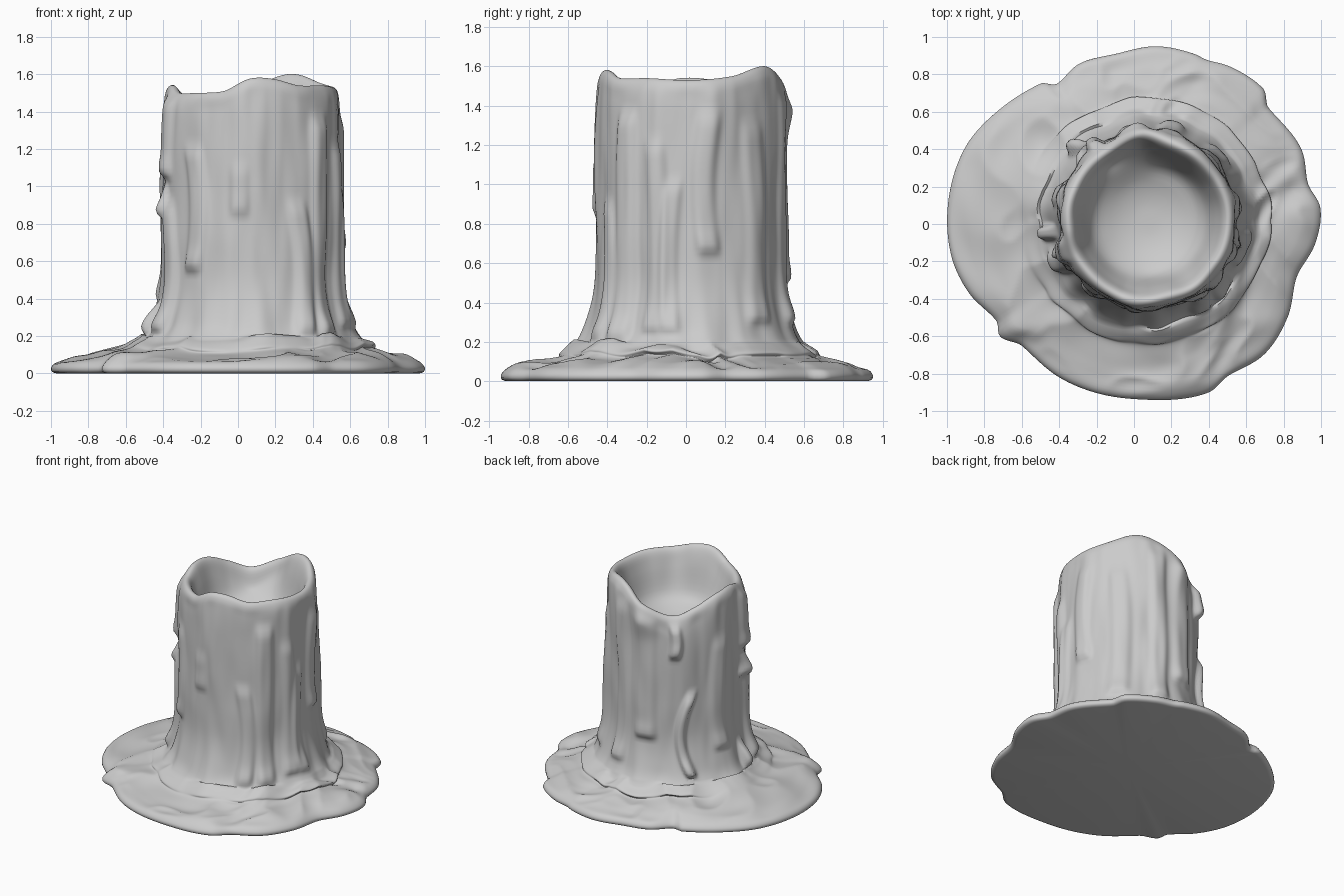
import bpy, bmesh, math
from mathutils import Vector, noise

if "Cube" in bpy.data.objects:
    bpy.data.objects.remove(bpy.data.objects["Cube"])

CX, CY = 0.075, 0.02      # axis of the candle column
SEG = 288                 # steps around

# Pool edge (degrees, radius about the origin) and rim height (degrees, z)
POOL = [(5, 1.0), (13, .955), (24, .98), (41, .95), (46, 1.0), (59, .985), (66, .96), (70, .965),
        (83, .957), (96, .915), (109, .905), (119, .855), (123, .90), (138, .94), (155, .99),
        (174, 1.0), (191, .99), (203, .955), (215, .90), (220, .935), (227, .885), (244, .912),
        (257, .925), (273, .94), (294, .985), (302, .955), (315, .985), (329, .96), (342, .915),
        (354, .975)]
RIM = [(0, 1.53), (30, 1.55), (58, 1.6), (76, 1.575), (95, 1.49), (122, 1.41), (145, 1.47),
       (165, 1.53), (187, 1.54), (205, 1.5), (225, 1.5), (250, 1.51), (268, 1.575), (285, 1.575),
       (305, 1.54), (330, 1.54)]
# Drips: angle, top z, bottom z, half width in degrees, thickness, sideways drift
DRIPS = [(124, 1.36, 1.12, 4.5, .035, 2), (138, .82, .25, 4, .045, -9), (200, 1.5, 1.05, 8, .03, 0),
         (196, 1.0, .84, 5, .03, 3), (203, .9, .22, 7, .035, 4), (228, 1.2, .55, 7, .022, 5),
         (187, .36, .2, 4, .05, 0), (262, 1.1, .85, 6, .012, 0), (300, .9, .2, 6, .022, 5),
         (318, 1.35, .2, 7, .03, 0), (338, 1.2, .25, 6, .018, 3), (350, 1.0, .25, 5, .018, -3),
         (12, 1.35, .65, 7, .02, -4), (42, 1.3, .3, 8, .018, 3), (75, 1.45, .3, 7, .02, 2),
         (100, 1.42, .5, 9, .025, 0), (165, 1.2, .4, 7, .018, -4)]


def smooth(x):
    x = max(0.0, min(1.0, x))
    return x * x * (3 - 2 * x)


def spline(p0, p1, p2, p3, t):
    return p1 + .5 * t * (p2 - p0 + t * (2 * p0 - 5 * p1 + 4 * p2 - p3 + t * (3 * (p1 - p2) + p3 - p0)))


def around(table, deg):
    """Smooth closed interpolation of an angle table."""
    n = len(table)
    deg %= 360
    i = max((k for k in range(n) if table[k][0] <= deg), default=-1)
    a0, a1 = table[i % n][0], table[(i + 1) % n][0]
    t = ((deg - a0) % 360) / ((a1 - a0) % 360)
    return spline(*[table[(i + k) % n][1] for k in (-1, 0, 1, 2)], t)


# Re-measure the pool edge about the candle axis
POOL_C = []
for d, r in POOL:
    x, y = r * math.cos(math.radians(d)) - CX, r * math.sin(math.radians(d)) - CY
    POOL_C.append((math.degrees(math.atan2(y, x)) % 360, math.hypot(x, y)))
POOL_C.sort()


def drip_bump(deg, z):
    total = 0
    for a, top, bot, w, h, drift in DRIPS:
        k = (top - z) / (top - bot)
        d = (deg - a - drift * math.sin(k * 3) + 180) % 360 - 180
        along = smooth((top - z) / .12 + .5) * smooth((z - bot) / .05 + .5)
        bead = 1 + .5 * math.exp(-((z - bot - .05) / .06) ** 2)
        total += h * bead * along * math.exp(-(d / w) ** 4)
    return total


def profile(deg):
    """Outer edge of the pool, up the wall, over the rim and into the bowl."""
    a = math.radians(deg)
    P, H = around(POOL_C, deg), around(RIM, deg)
    c = Vector((math.cos(a), math.sin(a), 0))
    B = .483 + .012 * noise.noise(c * 2.2)
    T = B - .015 + .035 * math.exp(-((deg - 95) / 14) ** 2)
    flare = 1 + .5 * noise.noise(c * 4 + Vector((3, 1, 5)))
    g = P - B
    return [(P - .03, 0), (P - .006, .008), (P, .03), (P - .025, .06), (P - .09, .083),
            (B + .62 * g, .10), (B + .40 * g, .12), (B + .12 + .05 * flare, .145),
            (B + .04 + .05 * flare, .20), (B + .015 + .025 * flare, .32), (B + .005, .5),
            (B, .75), (B, 1.0), (B, 1.22), (T + .008, H - .11), (T - .008, H - .03),
            (T - .038, H), (T - .07, H - .025), (T - .105, H - .12), (.30, 1.24),
            (.20, 1.17), (.10, 1.14), (.02, 1.135)], B, P, H


STEPS = [2, 2, 3, 4, 6, 7, 7, 6, 6, 8, 10, 10, 9, 7, 5, 4, 4, 4, 5, 4, 3, 3]


def column_points(deg):
    pts, B, P, H = profile(deg)
    a = math.radians(deg)
    ca, sa = math.cos(a), math.sin(a)
    out = []
    for i, n in enumerate(STEPS):
        q = [pts[max(0, min(len(pts) - 1, i + k))] for k in (-1, 0, 1, 2)]
        for s in range(n):
            r = spline(*[p[0] for p in q], s / n)
            z = spline(*[p[1] for p in q], s / n)
            if 8 <= i < 16:
                # wall: running drips and gentle lumps stretched along z
                fade = smooth((z - .15) / .12) * (1 - smooth((z - H + .1) / .1))
                v = Vector((ca * 2.6, sa * 2.6, z * 1.3))
                r += fade * (drip_bump(deg, z) + .016 * noise.noise(v)
                             + .008 * noise.noise(v * 2.3) - .006)
            elif 2 < i < 8:
                # pool: overlapping flows, stepped ledge and wavy lumps
                m = smooth((P - r) / .1) * (1 - .6 * smooth((B + .12 - r) / .1))
                x, y = r * ca, r * sa
                w = noise.noise(Vector((x * 2, y * 2, 4)))
                v = Vector((x * 3 + w, y * 3 - w, 1.7))
                ridge = 1 - abs(noise.noise(v * 1.2)) * 2.2
                ledge = math.exp(-((deg - 285) / 50) ** 4) * math.exp(-((r - .61 - .03 * w) / .045) ** 2)
                left = math.exp(-((deg - 190) / 40) ** 2) * smooth((P - r) / .15)
                z += m * (.034 * noise.noise(v) + .02 * ridge - .012 + .02 * ledge + .018 * left)
            z = max(z, 0)
            out.append((CX + r * ca, CY + r * sa, z))
    return out


# Wax candle: one lofted skin closed by a flat base and a bowl floor
bm = bmesh.new()
cols = [[bm.verts.new(p) for p in column_points(360 * k / SEG)] for k in range(SEG)]
for k in range(SEG):
    c0, c1 = cols[k], cols[(k + 1) % SEG]
    for j in range(len(c0) - 1):
        bm.faces.new((c0[j], c1[j], c1[j + 1], c0[j + 1]))
base = bm.verts.new((CX, CY, 0))
floor = bm.verts.new((CX, CY, 1.135))
for k in range(SEG):
    c0, c1 = cols[k], cols[(k + 1) % SEG]
    bm.faces.new((c1[0], c0[0], base))
    bm.faces.new((c0[-1], c1[-1], floor))
bmesh.ops.recalc_face_normals(bm, faces=bm.faces)
mesh = bpy.data.meshes.new("melted_candle")
bm.to_mesh(mesh)
bm.free()
candle = bpy.data.objects.new("melted_candle", mesh)
bpy.context.collection.objects.link(candle)
bpy.context.view_layer.objects.active = candle
candle.select_set(True)
bpy.ops.object.shade_smooth_by_angle(angle=math.radians(60))
